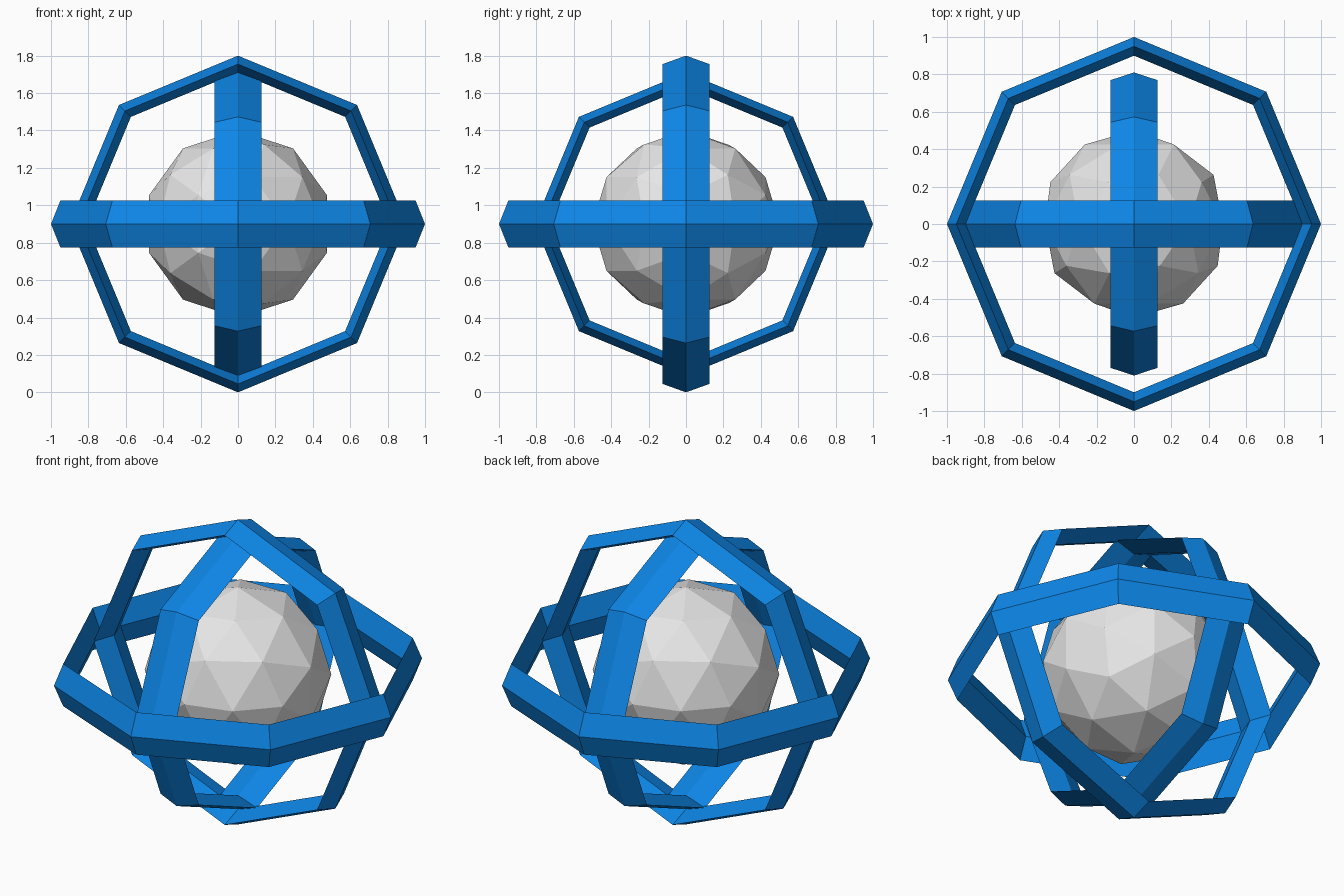
import bpy
import math

if "Cube" in bpy.data.objects:
    bpy.data.objects.remove(bpy.data.objects["Cube"])

CENTRE = (0, 0, 0.9)


def material(name, colour):
    mat = bpy.data.materials.new(name)
    mat.diffuse_color = (*colour, 1)
    mat.use_nodes = True
    mat.node_tree.nodes["Principled BSDF"].inputs["Base Color"].default_value = mat.diffuse_color
    return mat


blue = material("bright blue", (0.004, 0.24, 0.80))
grey = material("light grey", (0.80, 0.80, 0.80))


def ring(name, size, rotation):
    """Eight-sided ring with a tall diamond section of constant width."""
    bpy.ops.mesh.primitive_torus_add(
        major_segments=8, minor_segments=4,
        major_radius=0.95 * size, minor_radius=0.05 * size,
        location=CENTRE, rotation=rotation)
    obj = bpy.context.object
    obj.name = name
    obj.scale.z = 0.125 / (0.05 * size)
    obj.data.materials.clear()
    obj.data.materials.append(blue)
    bpy.ops.object.shade_flat()


# Three nested rings, each 0.9 times the last
ring("outer_ring", 1.0, (0, 0, 0))
ring("middle_ring", 0.9, (math.pi / 2, 0, 0))
ring("inner_ring", 0.81, (0, math.pi / 2, 0))

# Faceted core lying with its pole along y
bpy.ops.mesh.primitive_ico_sphere_add(
    subdivisions=2, radius=0.5, location=CENTRE, rotation=(math.pi / 2, 0, 0))
core = bpy.context.object
core.name = "core"
core.data.materials.append(grey)
bpy.ops.object.shade_flat()
